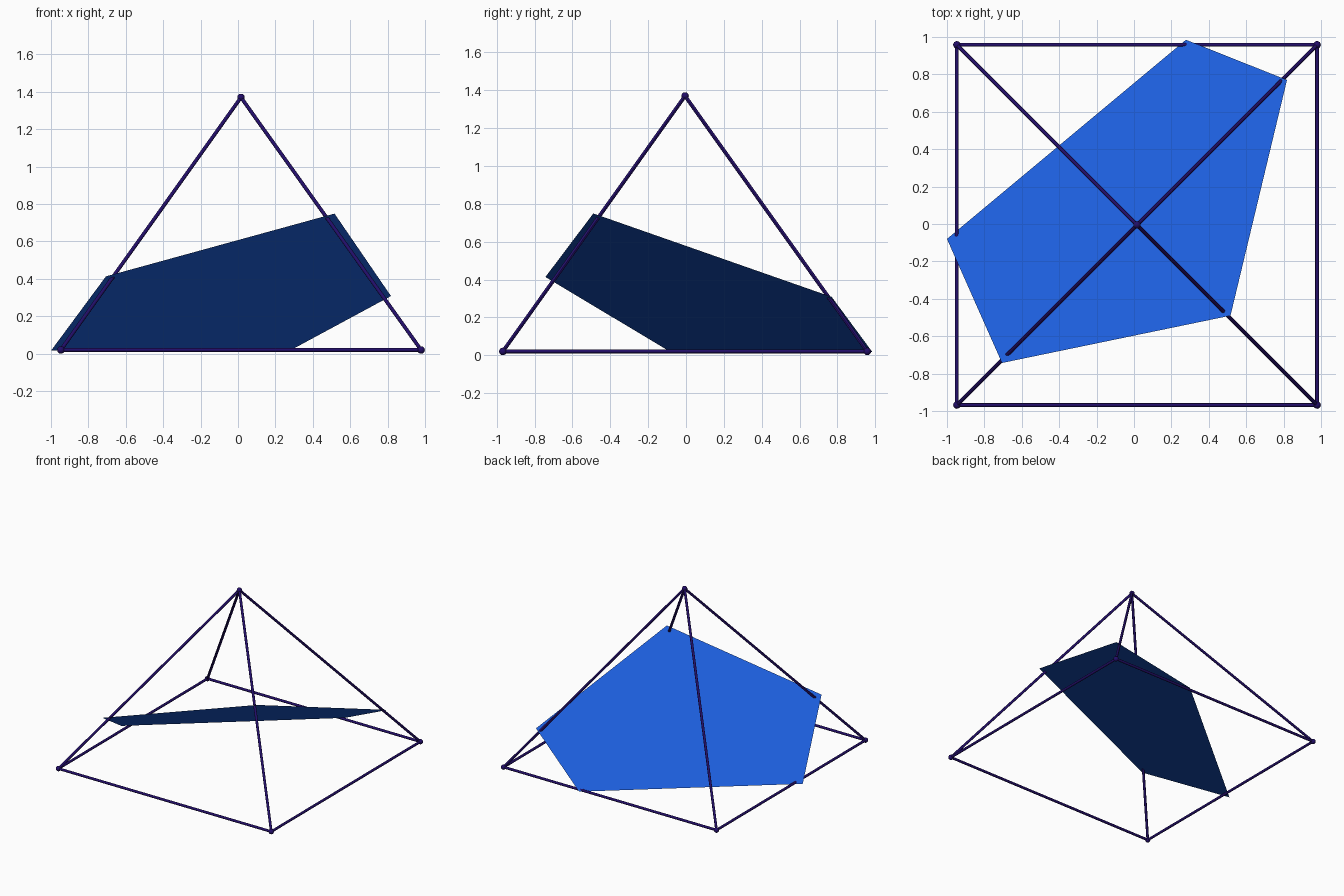
import bpy
from mathutils import Vector

if "Cube" in bpy.data.objects:
    bpy.data.objects.remove(bpy.data.objects["Cube"])

CX, CY, Z0 = 0.016, -0.005, 0.02   # base centre
HALF, HEIGHT = 0.963, 1.35
TUBE_R, NODE_R = 0.01, 0.02


def material(name, color):
    m = bpy.data.materials.new(name)
    m.diffuse_color = color
    m.use_nodes = True
    m.node_tree.nodes["Principled BSDF"].inputs["Base Color"].default_value = m.diffuse_color
    return m


frame_mat = material("dark_violet", (0.016, 0.004, 0.14, 1))
plane_mat = material("blue", (0.012, 0.112, 0.72, 1))


def finish(name, mat):
    ob = bpy.context.object
    ob.name = name
    ob.data.materials.append(mat)
    bpy.ops.object.shade_smooth_by_angle()


def rod(name, a, b):
    d = b - a
    bpy.ops.mesh.primitive_cylinder_add(
        vertices=12, radius=TUBE_R, depth=d.length, location=(a + b) / 2,
        rotation=d.to_track_quat('Z', 'Y').to_euler())
    finish(name, frame_mat)


def node(name, p):
    bpy.ops.mesh.primitive_uv_sphere_add(segments=16, ring_count=8,
                                         radius=NODE_R, location=p)
    finish(name, frame_mat)


# Pyramid frame: base edges, sloping edges and corner nodes
corners = [Vector((CX + sx * HALF, CY + sy * HALF, Z0))
           for sx, sy in ((-1, -1), (1, -1), (1, 1), (-1, 1))]
apex = Vector((CX, CY, Z0 + HEIGHT))
for i, c in enumerate(corners):
    rod(f"base_edge_{i + 1}", c, corners[(i + 1) % 4])
    rod(f"sloping_edge_{i + 1}", c, apex)
    node(f"base_node_{i + 1}", c)
node("apex_node", apex)

# Five-sided cutting plane, a single flat sheet
outline = [(-1.0, -0.08), (-0.706, -0.743), (0.516, -0.49),
           (0.818, 0.77), (0.278, 0.985)]
origin = Vector((-1.0, -0.08))
uphill = Vector((1.067, -1.278)).normalized()
verts = [(x, y, 0.016 + 0.57 * (Vector((x, y)) - origin).dot(uphill))
         for x, y in outline]
me = bpy.data.meshes.new("section_plane")
me.from_pydata(verts, [], [range(5)])
me.materials.append(plane_mat)
bpy.context.collection.objects.link(bpy.data.objects.new("section_plane", me))
